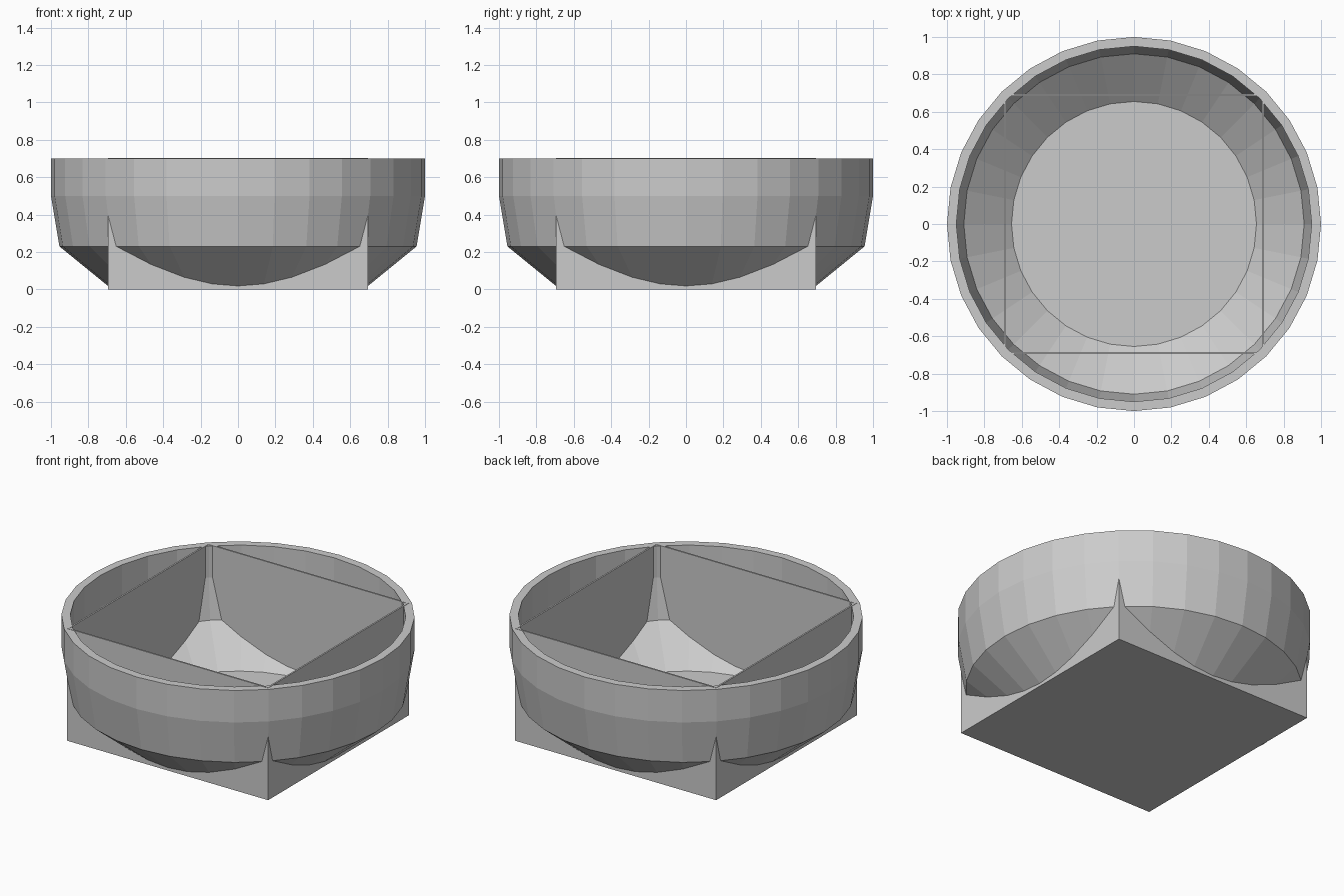
import bpy, bmesh
from math import sin, cos, pi

if "Cube" in bpy.data.objects:
    bpy.data.objects.remove(bpy.data.objects["Cube"])


def finish(name, bm):
    bmesh.ops.recalc_face_normals(bm, faces=bm.faces)
    me = bpy.data.meshes.new(name)
    bm.to_mesh(me)
    bm.free()
    ob = bpy.data.objects.new(name, me)
    bpy.context.collection.objects.link(ob)
    return ob


def lathe(name, profile, sides):
    bm = bmesh.new()
    rings = [[bm.verts.new((r * sin(2 * pi * i / sides), r * cos(2 * pi * i / sides), z))
              for i in range(sides)] for r, z in profile]
    for a, b in zip(rings, rings[1:]):
        for i in range(sides):
            j = (i + 1) % sides
            bm.faces.new((a[i], a[j], b[j], b[i]))
    bm.faces.new(rings[0])
    bm.faces.new(rings[-1])
    return finish(name, bm)


# Round basin: underside, outer wall, rim, inner wall, floor
lathe("basin", [(0.675, 0.002), (0.955, 0.23), (1.0, 0.5), (1.0, 0.7),
                (0.95, 0.7), (0.95, 0.504), (0.91, 0.255), (0.655, 0.05)], 32)

# Thin open-topped square box passing through the basin
half, wall, top = 0.695, 0.01, 0.702
bm = bmesh.new()
loops = [[bm.verts.new((sx * h, sy * h, z)) for sx, sy in ((-1, -1), (1, -1), (1, 1), (-1, 1))]
         for h, z in ((half, 0), (half, top), (half - wall, top), (half - wall, wall))]
for a, b in zip(loops, loops[1:]):
    for i in range(4):
        j = (i + 1) % 4
        bm.faces.new((a[i], a[j], b[j], b[i]))
bm.faces.new(loops[0])
bm.faces.new(loops[-1])
finish("square_box", bm)
